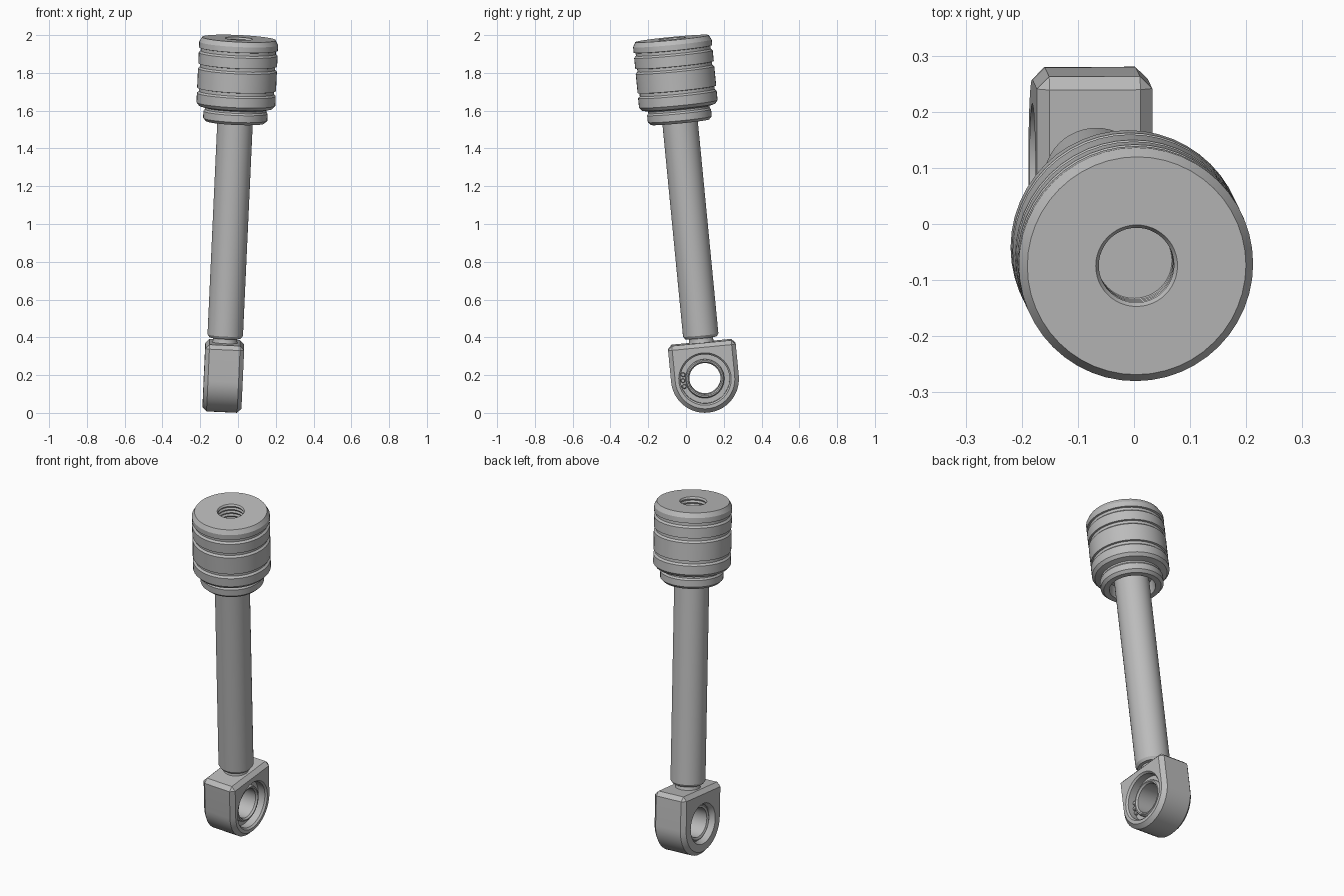
import bpy, bmesh, math
from mathutils import Matrix, Vector

if "Cube" in bpy.data.objects:
    bpy.data.objects.remove(bpy.data.objects["Cube"])

# Single bare-metal material
metal = bpy.data.materials.new("grey_metal")
metal.use_nodes = True
COLOR = (0.5, 0.5, 0.5, 1)
metal.diffuse_color = COLOR
metal.node_tree.nodes["Principled BSDF"].inputs["Base Color"].default_value = COLOR

# Leaning frame: origin at the eye centre, local z along the rod
axis = Vector((0.046, -0.097, 1)).normalized()
y_dir = axis.cross(Vector((1, 0, 0))).normalized()
x_dir = y_dir.cross(axis)
FRAME = Matrix.Translation((-0.078, 0.1, 0.184)) @ Matrix((x_dir, y_dir, axis)).transposed().to_4x4()
ALONG_X = Matrix.Rotation(math.pi / 2, 4, 'Y')


def finish(name, bm, local=Matrix()):
    """Turn a bmesh into a named, shaded object in the leaning frame."""
    bmesh.ops.recalc_face_normals(bm, faces=bm.faces)
    mesh = bpy.data.meshes.new(name)
    bm.to_mesh(mesh)
    bm.free()
    mesh.materials.append(metal)
    mesh.shade_smooth()
    mesh.set_sharp_from_angle(angle=math.radians(25))
    ob = bpy.data.objects.new(name, mesh)
    bpy.context.collection.objects.link(ob)
    ob.matrix_world = FRAME @ local
    return ob


def lathe(name, profile, local=Matrix(), segments=48, closed=False):
    """Revolve (radius, height) points about local z; open ends are capped."""
    bm = bmesh.new()
    rings = [[bm.verts.new((r * math.cos(t), r * math.sin(t), h))
              for t in (2 * math.pi * i / segments for i in range(segments))]
             for r, h in profile]
    pairs = list(zip(rings, rings[1:]))
    if closed:
        pairs.append((rings[-1], rings[0]))
    else:
        bm.faces.new(rings[0])
        bm.faces.new(rings[-1])
    for a, b in pairs:
        for i in range(segments):
            j = (i + 1) % segments
            bm.faces.new((a[i], a[j], b[j], b[i]))
    return finish(name, bm, local)


# Rod with a narrow neck at its lower end
lathe("rod", [(0.075, 0.17), (0.064, 0.2), (0.064, 0.215), (0.084, 0.215),
              (0.094, 0.23), (0.094, 1.45)])

# Grooved head: underside recess, collar, banded barrel, threaded socket
TOP, R = 1.808, 0.209
head = [(0.09, 1.43), (0.115, 1.43), (0.125, 1.363), (0.155, 1.363), (0.17, 1.378),
        (0.17, 1.415), (0.163, 1.425), (0.163, 1.435), (0.195, 1.443), (R, 1.46)]
for depth in (0.28, 0.15, 0.065):
    h = TOP - depth
    head += [(R, h - 0.018), (R - 0.01, h - 0.008), (R - 0.01, h + 0.008), (R, h + 0.01)]
head += [(R, TOP - 0.025), (0.195, TOP), (0.073, TOP), (0.067, TOP - 0.01)]
for k in range(4):
    h = TOP - 0.02 - 0.02 * k
    head += [(0.073, h), (0.067, h - 0.01)]
lathe("head", head)

# Eye block: half-round bottom, square top, chamfered edges
W, H, T = 0.18, 0.19, 0.103
bm = bmesh.new()
outline = [(W * math.cos(t), W * math.sin(t))
           for t in (math.pi + math.pi * i / 28 for i in range(29))]
outline += [(W, H), (-W, H)]
face = bm.faces.new([bm.verts.new((-T, y, z)) for y, z in outline])
side = bmesh.ops.extrude_face_region(bm, geom=[face])
moved = [v for v in side["geom"] if isinstance(v, bmesh.types.BMVert)]
bmesh.ops.translate(bm, verts=moved, vec=(2 * T, 0, 0))
eye = finish("eye_block", bm)
chamfer = eye.modifiers.new("chamfer", 'BEVEL')
chamfer.width, chamfer.segments = 0.022, 1
chamfer.limit_method, chamfer.angle_limit = 'ANGLE', math.radians(30)

# Stepped bore through the eye, deeper and wider on the +x face
cutter = lathe("bore_cutter", [(0.115, -0.2), (0.115, -T), (0.102, -T + 0.02), (0.102, 0.05),
                               (0.13, 0.05), (0.13, T - 0.01), (0.14, T + 0.001), (0.14, 0.2)],
               ALONG_X)
cutter.hide_render = True
bore = eye.modifiers.new("bore", 'BOOLEAN')
bore.object, bore.operation, bore.solver = cutter, 'DIFFERENCE', 'EXACT'
bpy.context.view_layer.update()
result = bpy.data.meshes.new_from_object(eye.evaluated_get(bpy.context.evaluated_depsgraph_get()))
eye.modifiers.clear()
eye.data = result
result.shade_smooth()
result.set_sharp_from_angle(angle=math.radians(25))
bpy.data.objects.remove(cutter)

# Bearing sleeve inside the bore
lathe("bearing_sleeve", [(0.083, -0.07), (0.095, -0.075), (0.103, -0.07), (0.103, 0.065),
                         (0.097, 0.075), (0.09, 0.075), (0.083, 0.065)], ALONG_X, closed=True)

# Three little pins on the recess floor
for k in (-1, 0, 1):
    a = math.pi + k * 0.27
    spot = Matrix.Translation((0, 0.117 * math.cos(a), 0.117 * math.sin(a)))
    lathe(f"recess_pin_{k + 2}", [(0.012, 0.045), (0.012, 0.06), (0.008, 0.064)],
          spot @ ALONG_X, segments=16)
